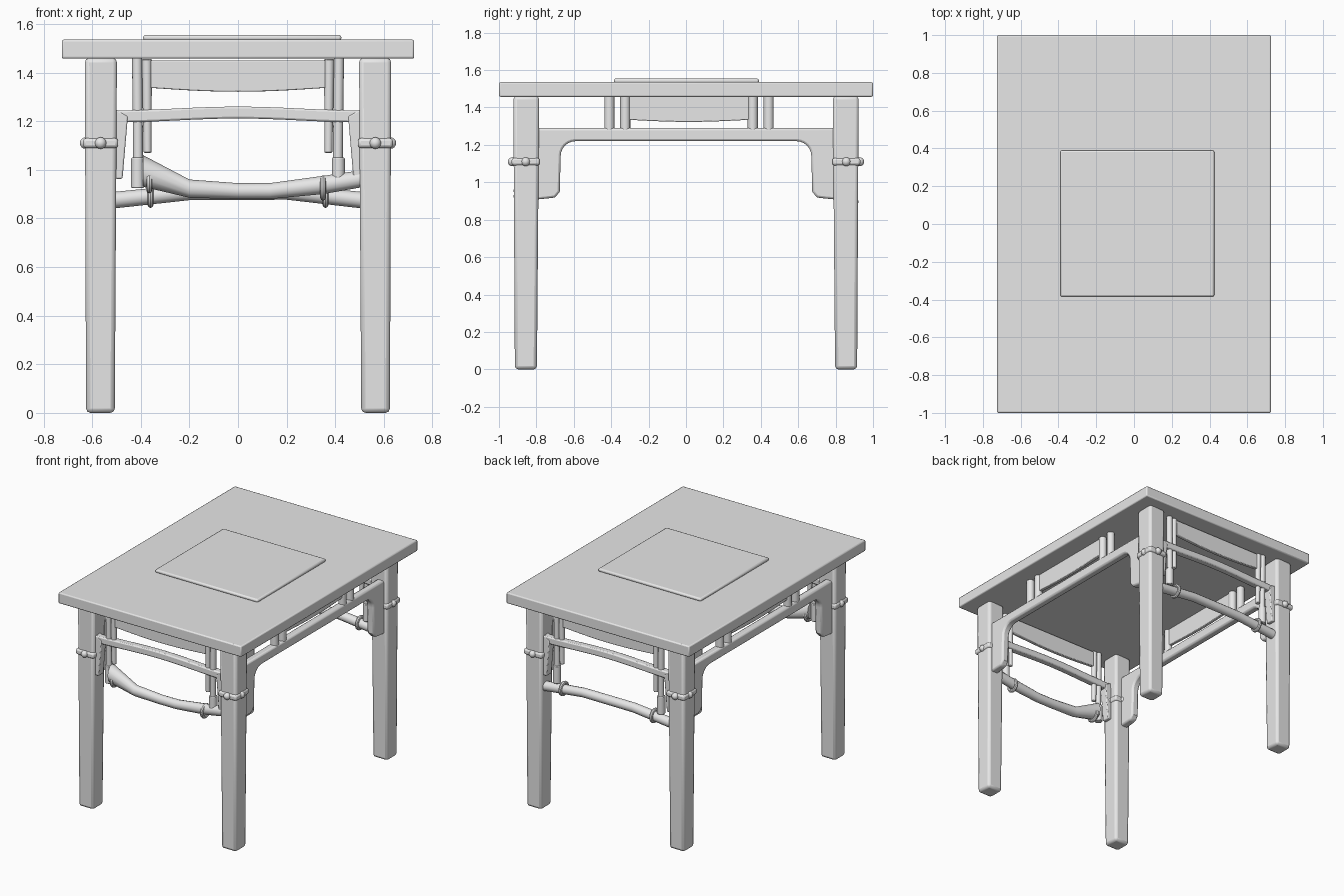
import bpy, bmesh, math
from mathutils import Vector

if "Cube" in bpy.data.objects:
    bpy.data.objects.remove(bpy.data.objects["Cube"], do_unlink=True)

grey = bpy.data.materials.new("plain_grey")
grey.use_nodes = True
grey.diffuse_color = (0.8, 0.8, 0.8, 1)
grey.node_tree.nodes["Principled BSDF"].inputs["Base Color"].default_value = (0.8, 0.8, 0.8, 1)


def finish(name, bm, bevel=0.0):
    """Turn a bmesh into a softly edged object."""
    bmesh.ops.recalc_face_normals(bm, faces=bm.faces)
    mesh = bpy.data.meshes.new(name)
    bm.to_mesh(mesh)
    bm.free()
    mesh.materials.append(grey)
    ob = bpy.data.objects.new(name, mesh)
    bpy.context.collection.objects.link(ob)
    if bevel:
        mod = ob.modifiers.new("soft_edges", "BEVEL")
        mod.width, mod.segments = bevel, 2
        mod.limit_method, mod.angle_limit = "ANGLE", math.radians(40)
    bpy.ops.object.select_all(action="DESELECT")
    ob.select_set(True)
    bpy.context.view_layer.objects.active = ob
    bpy.ops.object.shade_smooth_by_angle(angle=math.radians(35))
    return ob


def loft(name, rings, bevel=0.0):
    """Skin a row of matching rings of points and cap both ends."""
    bm = bmesh.new()
    rows = [[bm.verts.new(p) for p in ring] for ring in rings]
    n = len(rows[0])
    for a, b in zip(rows, rows[1:]):
        for i in range(n):
            j = (i + 1) % n
            bm.faces.new((a[i], a[j], b[j], b[i]))
    bm.faces.new(rows[0])
    bm.faces.new(rows[-1])
    return finish(name, bm, bevel)


def rect(x0, x1, y0, y1, z):
    return [(x0, y0, z), (x1, y0, z), (x1, y1, z), (x0, y1, z)]


def box(name, x0, x1, y0, y1, z0, z1, bevel):
    return loft(name, [rect(x0, x1, y0, y1, z) for z in (z0, z1)], bevel)


def prism(name, profile, axis, w0, w1, bevel):
    """Extrude a (u, z) outline across the given axis."""
    place = (lambda u, z, w: (w, u, z)) if axis == "x" else (lambda u, z, w: (u, w, z))
    return loft(name, [[place(u, z, w) for u, z in profile] for w in (w0, w1)], bevel)


def rod(name, a, b, r0, r1):
    """Round post from point a to point b."""
    a, b = Vector(a), Vector(b)
    bm = bmesh.new()
    bmesh.ops.create_cone(bm, cap_ends=True, segments=14, radius1=r0, radius2=r1, depth=(b - a).length)
    bm.transform((b - a).to_track_quat("Z", "Y").to_matrix().to_4x4())
    bmesh.ops.translate(bm, verts=bm.verts, vec=(a + b) / 2)
    return finish(name, bm, 0.004)


def knob(name, x, y, z, r):
    bm = bmesh.new()
    bmesh.ops.create_uvsphere(bm, u_segments=14, v_segments=8, radius=r)
    bmesh.ops.translate(bm, verts=bm.verts, vec=(x, y, z))
    return finish(name, bm)


def bar(name, stations, y):
    """Rounded stretcher along x from (x, low, high, half depth) stations."""
    rings = []
    for x, low, high, half in stations:
        angles = [math.tau * i / 12 for i in range(12)]
        rings.append([(x, y + half * math.cos(t), (low + high) / 2 + (high - low) / 2 * math.sin(t))
                      for t in angles])
    return loft(name, rings)


def sagging_panel(name, axis, u0, u1, w, top, bottom, sag):
    low = []
    for i in range(11):
        t = i / 10
        low.append((u0 + (u1 - u0) * t, bottom - sag * math.sin(math.pi * t)))
    prism(name, low + [(u1, top), (u0, top)], axis, w - 0.012, w + 0.012, 0.004)


# Table top and raised centre panel
box("table_top", -0.725, 0.725, -1, 1, 1.457, 1.535, 0.008)
box("raised_panel", -0.39, 0.425, -0.385, 0.39, 1.53, 1.555, 0.01)

# Legs with collars and studs
for sx, side in ((1, "left"), (-1, "right")):
    for sy, end in ((-1, "front"), (1, "back")):
        foot = rect(sx * 0.507, sx * 0.625, sy * 0.797, sy * 0.915, 0)
        head = rect(sx * 0.498, sx * 0.63, sy * 0.785, sy * 0.923, 1.46)
        loft(f"{end}_{side}_leg", [foot, head], 0.018)
        cx, cy, cz = sx * 0.565, sy * 0.857, 1.11
        box(f"{end}_{side}_collar", cx - 0.072, cx + 0.072, cy - 0.075, cy + 0.075,
            cz - 0.02, cz + 0.02, 0.012)
        for dx, dy in ((1, 0), (-1, 0), (0, 1), (0, -1)):
            knob(f"{end}_{side}_stud", cx + dx * 0.062, cy + dy * 0.072, cz, 0.024)

# Long side rails with rounded corner brackets, posts and hanging panels
corner = [(0.59 + 0.08 * math.sin(t), 1.14 + 0.08 * math.cos(t))
          for t in [math.pi / 2 * i / 6 for i in range(7)]]
half = corner + [(0.675, 0.95), (0.70, 0.918), (0.80, 0.908), (0.82, 1.29)]
apron = half + [(-y, z) for y, z in reversed(half)]
for sx, side in ((1, "left"), (-1, "right")):
    prism(f"{side}_side_rail", apron, "x", sx * 0.55, sx * 0.605, 0.012)
    for y in (-0.41, -0.325, 0.357, 0.442):
        rod(f"{side}_side_post", (sx * 0.578, y, 1.27), (sx * 0.578, y, 1.46), 0.027, 0.027)
    sagging_panel(f"{side}_side_panel", "x", -0.32, 0.35, sx * 0.578, 1.46, 1.335, 0.012)

# End rails, tapered brackets, hanging posts and panels
for sy, end in ((-1, "front"), (1, "back")):
    y = sy * 0.87
    top, low = [], []
    for i in range(13):
        x = -0.51 + 1.02 * i / 12
        rise = 0.008 * math.cos(math.pi * x / 0.51)
        top.append((x, 1.252 + rise))
        low.append((x, 1.203 + rise))
    prism(f"{end}_end_rail", top + low[::-1], "y", y - 0.025, y + 0.025, 0.008)
    sagging_panel(f"{end}_end_panel", "y", -0.36, 0.36, y, 1.45, 1.337, 0.016)
    for sx in (-1, 1):
        bracket = [(sx * 0.505, 1.25), (sx * 0.453, 1.22), (sx * 0.475, 0.963), (sx * 0.505, 0.963)]
        prism(f"{end}_end_bracket", bracket, "y", y - 0.028, y + 0.028, 0.006)
        rod(f"{end}_outer_post", (sx * 0.41, y, 0.95), (sx * 0.415, y, 1.46), 0.02, 0.021)
        rod(f"{end}_inner_post", (sx * 0.372, y, 1.07), (sx * 0.375, y, 1.455), 0.016, 0.021)
        rod(f"{end}_post_sleeve", (sx * 0.413, y, 0.925), (sx * 0.413, y, 1.05), 0.027, 0.027)

# Low stretchers: the front one flares at one end, the back one spans both legs
bar("front_stretcher", [(-0.39, 0.93, 1.06, 0.05), (-0.2, 0.885, 0.96, 0.035), (0, 0.88, 0.945, 0.032),
                        (0.13, 0.88, 0.945, 0.032), (0.35, 0.9, 0.975, 0.034), (0.52, 0.93, 1.0, 0.034)], -0.87)
bar("back_stretcher", [(-0.52, 0.84, 0.908, 0.034), (-0.2, 0.875, 0.94, 0.032),
                       (0.2, 0.877, 0.94, 0.032), (0.52, 0.84, 0.908, 0.034)], 0.87)

# Clasp rings around the stretchers
for x, y, z in ((-0.365, -0.87, 0.955), (0.35, -0.87, 0.925), (-0.36, 0.87, 0.895), (0.36, 0.87, 0.895)):
    bpy.ops.mesh.primitive_torus_add(location=(x, y, z), rotation=(0, math.pi / 2, 0), major_segments=20,
                                     minor_segments=8, major_radius=0.04, minor_radius=0.012)
    ring = bpy.context.object
    ring.name = "clasp_ring"
    ring.data.materials.append(grey)
    bpy.ops.object.shade_smooth_by_angle()
